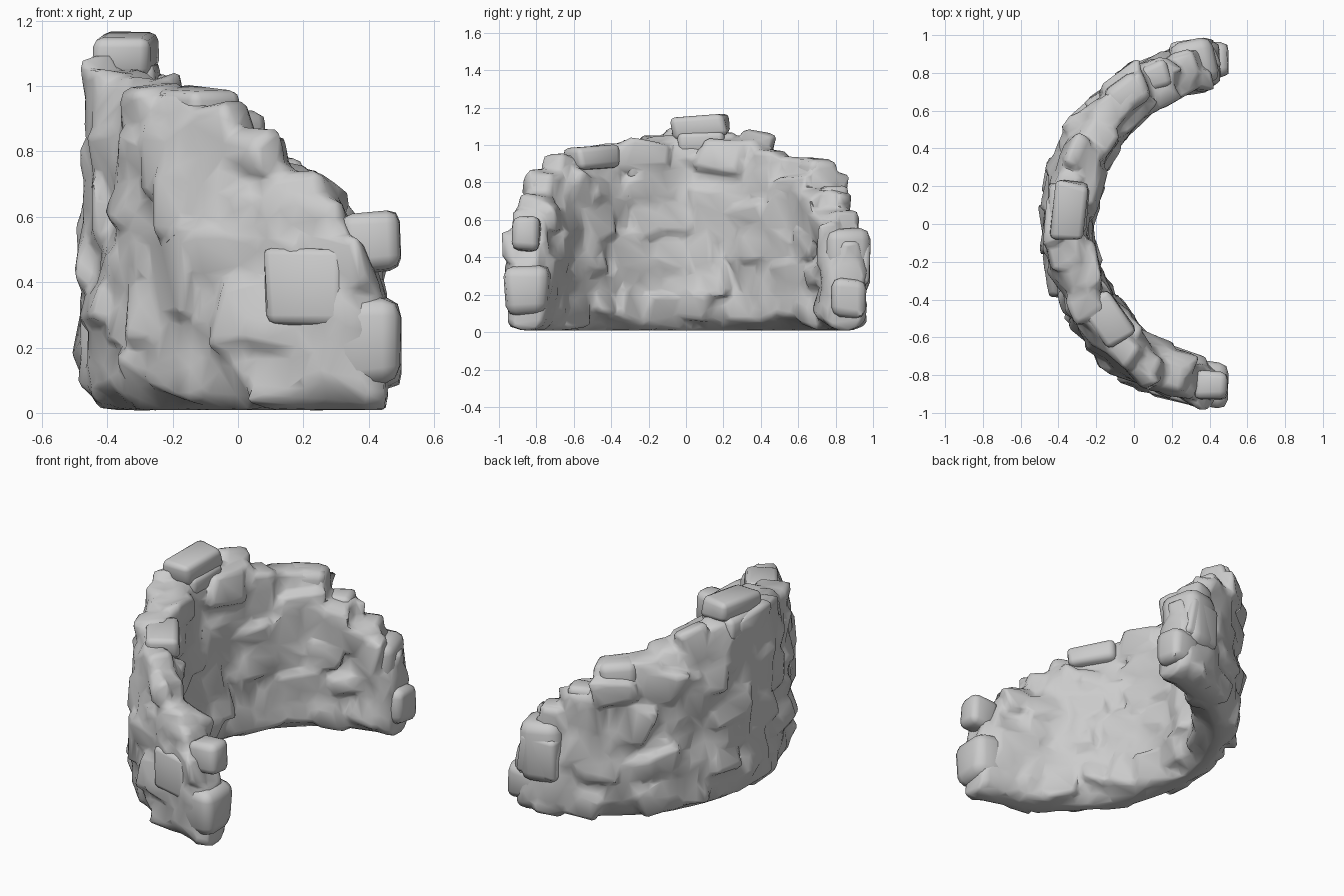
import bpy, bmesh, math, random
from mathutils import Vector, Matrix, noise

random.seed(11)
if "Cube" in bpy.data.objects:
    bpy.data.objects.remove(bpy.data.objects["Cube"])

stone = bpy.data.materials.new("grey_stone")
stone.use_nodes = True
GREY = (0.6, 0.6, 0.6, 1)
stone.diffuse_color = GREY
stone.node_tree.nodes["Principled BSDF"].inputs["Base Color"].default_value = GREY

# Height of the wall's crest at each angle round the arc (degrees, 0 = middle of the curve)
CREST = [(-90, .33), (-83, .4), (-79, .62), (-75, .69), (-68, .74), (-62, .82), (-52, .92), (-44, .96),
         (-28, 1), (0, 1.05), (20, 1.05), (28, 1), (38, .93), (54, .92), (58, .82), (66, .73),
         (74, .64), (80, .57), (84, .46), (90, .3)]
MID = 0.855


def crest(deg):
    for (a, h), (b, k) in zip(CREST, CREST[1:]):
        if deg <= b:
            return h + (k - h) * (deg - a) / (b - a)
    return CREST[-1][1]


def on_arc(deg, radius, z):
    a = math.radians(deg)
    return Vector((0.5 - radius * math.cos(a), radius * math.sin(a), z))


# Keep the foot flat and rounded under, and the ends cut off square
def trim(verts):
    for v in verts:
        v.co.z = max(v.co.z, 0.008)
        v.co.x = min(v.co.x, 0.5)
        radius = math.hypot(v.co.x - 0.5, v.co.y)
        tuck = max(0, 1 - v.co.z / 0.12) ** 2
        scale = (MID + (radius - MID) * (1 - 0.45 * tuck)) / radius
        v.co.x = 0.5 + (v.co.x - 0.5) * scale
        v.co.y *= scale


def make_object(name, bm):
    mesh = bpy.data.meshes.new(name)
    bm.to_mesh(mesh)
    bm.free()
    mesh.materials.append(stone)
    ob = bpy.data.objects.new(name, mesh)
    bpy.context.collection.objects.link(ob)
    return ob


def shade(ob, angle):
    bpy.ops.object.select_all(action='DESELECT')
    ob.select_set(True)
    bpy.context.view_layer.objects.active = ob
    bpy.ops.object.shade_smooth_by_angle(angle=math.radians(angle))


# One rounded, irregular block: size is (depth, length, height), turned to follow the arc
def add_block(bm, deg, radius, z, size, jitter=0.18, tilt=14, round_off=0.22):
    part = bmesh.new()
    bmesh.ops.create_cube(part, size=1)
    for v in part.verts:
        v.co += Vector([random.uniform(-jitter, jitter) for _ in range(3)])
        v.co = Vector([c * s for c, s in zip(v.co, size)])
    bmesh.ops.bevel(part, geom=part.edges[:], offset=min(size) * round_off, segments=2,
                    profile=0.5, affect='EDGES', clamp_overlap=True)
    turn = Matrix.Rotation(math.radians(-deg), 4, 'Z')
    for axis in 'XYZ':
        turn = turn @ Matrix.Rotation(math.radians(random.uniform(-tilt, tilt)), 4, axis)
    part.transform(Matrix.Translation(on_arc(deg, radius, z)) @ turn)
    trim(part.verts)
    temp = bpy.data.meshes.new("temp")
    part.to_mesh(temp)
    part.free()
    bm.from_mesh(temp)
    bpy.data.meshes.remove(temp)


# Core wall: a rounded section lofted round the half ring, with lumpy faces
SECTION = [(.8, 0), (.75, .05), (.735, .14), (.74, .3), (.75, .45), (.755, .6), (.765, .75), (.77, .88),
           (.8, .98), (.86, 1), (.92, .98), (.945, .88), (.955, .75), (.955, .6), (.955, .45),
           (.96, .3), (.965, .14), (.95, .05), (.9, 0)]
bm = bmesh.new()
rings = []
STEPS = 48
for i in range(STEPS + 1):
    deg = -87 + 174 * i / STEPS
    ring = []
    for radius, level in SECTION:
        p = on_arc(deg, radius, 0.008 + level * (crest(deg) - 0.008))
        if level > 0:
            radius += 0.05 * noise.noise(p * 6) + 0.025 * noise.noise(p * 13)
        if i in (0, STEPS):
            radius = MID + (radius - MID) * 0.8
        ring.append(bm.verts.new(on_arc(deg, radius, p.z)))
    rings.append(ring)
n = len(SECTION)
for a, b in zip(rings, rings[1:]):
    for j in range(n):
        bm.faces.new((a[j], a[(j + 1) % n], b[(j + 1) % n], b[j]))
bm.faces.new(rings[0])
bm.faces.new(rings[-1])
trim(bm.verts)
bmesh.ops.recalc_face_normals(bm, faces=bm.faces)

# Stones bedded in the outer and inner faces, in staggered courses
for radius, spacing in ((0.92, 12), (0.785, 14)):
    z, row = 0.13, 0
    while z < 1.0:
        deg = -78 + (row % 2) * spacing / 2
        while deg < 80:
            if z + 0.08 < crest(deg):
                add_block(bm, deg + random.uniform(-4, 4), radius + random.uniform(-.025, .01),
                          z + random.uniform(-.04, .04),
                          (0.11, random.uniform(.15, .27), random.uniform(.13, .24)), 0.22, 16)
            deg += spacing
        z += 0.16
        row += 1

# Stepped stones along the crest
for k in range(15):
    deg = -70 + 144 * k / 14
    height = random.uniform(.12, .18)
    add_block(bm, deg, MID + random.uniform(-.02, .02), crest(deg) - height * 0.45,
              (random.uniform(.15, .18), random.uniform(.15, .22), height), 0.12, 8)

# Weld everything into one worn, chipped surface
wall = make_object("stone_wall", bm)
remesh = wall.modifiers.new("weld", 'REMESH')
remesh.mode = 'VOXEL'
remesh.voxel_size = 0.014
soften = wall.modifiers.new("wear", 'SMOOTH')
soften.factor = 0.5
soften.iterations = 7
chip = wall.modifiers.new("chip", 'DECIMATE')
chip.ratio = 0.06
bpy.context.view_layer.objects.active = wall
wall.select_set(True)
for modifier in ("weld", "wear", "chip"):
    bpy.ops.object.modifier_apply(modifier=modifier)
shade(wall, 55)

# Individual large stones: angle, radius, height, size
LARGE = {
    "cap_stone": (5, 0.85, 1.1, (.18, .29, .115)),
    "cap_bed_stone": (6, 0.85, 1.01, (.21, .26, .12)),
    "front_end_upper_stone": (-84, 0.86, 0.525, (.15, .17, .19)),
    "front_end_lower_stone": (-82.5, 0.855, 0.22, (.23, .22, .28)),
    "front_outer_stone": (-72, 0.925, 0.38, (.11, .26, .24)),
    "back_end_upper_stone": (78, 0.87, 0.38, (.24, .24, .34)),
    "back_outer_stone": (78, 0.945, 0.36, (.1, .22, .24)),
    "back_end_foot_stone": (84, 0.875, 0.18, (.19, .2, .2)),
    "back_shoulder_stone": (52, 0.87, 0.84, (.17, .2, .17)),
    "back_ledge_stone": (64, 0.87, 0.71, (.14, .15, .15)),
    "front_shoulder_stone": (-38, 0.81, 0.93, (.17, .28, .12)),
    "inner_slab": (-14, 0.79, 0.91, (.1, .28, .18)),
}
for name, (deg, radius, z, size) in LARGE.items():
    bm = bmesh.new()
    add_block(bm, deg, radius, z, size, 0.07, 5, 0.25)
    shade(make_object(name, bm), 60)
